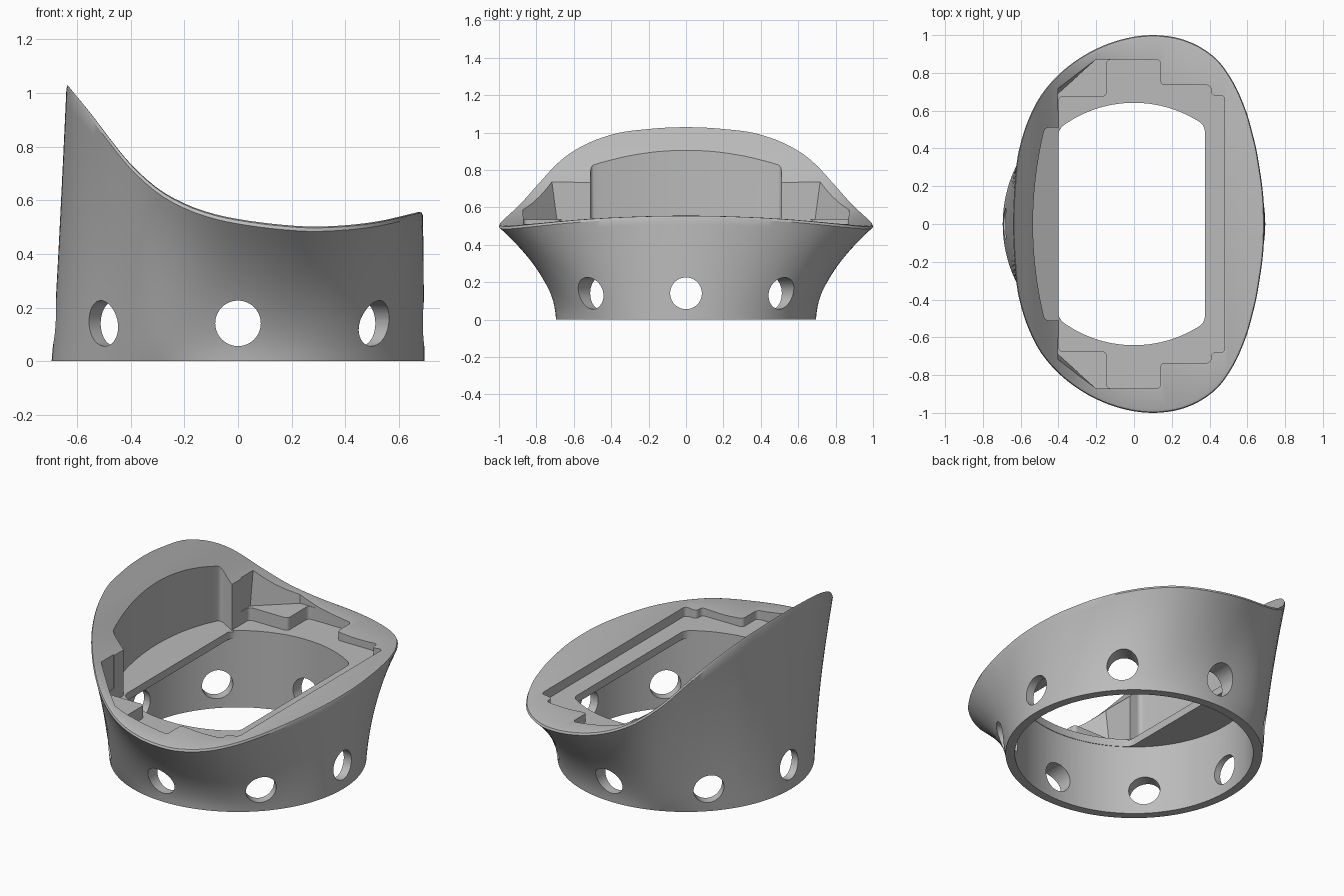
import bpy, bmesh, math
from mathutils import Vector

old = bpy.data.objects.get("Cube")
if old:
    bpy.data.objects.remove(old, do_unlink=True)

grey = bpy.data.materials.new("matte_grey")
grey.use_nodes = True
colour = (0.5, 0.5, 0.5, 1)
grey.diffuse_color = colour
grey.node_tree.nodes["Principled BSDF"].inputs["Base Color"].default_value = colour


def smooth_curve(pts):
    """Cubic interpolation through points sorted by their first value."""
    n = len(pts)

    def slope(i):
        a, b = pts[max(i - 1, 0)], pts[min(i + 1, n - 1)]
        return (b[1] - a[1]) / (b[0] - a[0])

    def value(x):
        i = 0
        while i < n - 2 and x > pts[i + 1][0]:
            i += 1
        (x0, y0), (x1, y1) = pts[i], pts[i + 1]
        h = x1 - x0
        t = (x - x0) / h
        return (y0 * (2*t**3 - 3*t**2 + 1) + h * slope(i) * (t**3 - 2*t**2 + t)
                + y1 * (3*t**2 - 2*t**3) + h * slope(i + 1) * (t**3 - t**2))
    return value


# Height of the saddle-shaped top, along x
top_height = smooth_curve([(-0.635, 1.028), (-0.55, 0.925), (-0.47, 0.82), (-0.4, 0.735),
                           (-0.3, 0.645), (-0.2, 0.588), (-0.1, 0.552), (0, 0.53),
                           (0.15, 0.51), (0.3, 0.502), (0.5, 0.518), (0.69, 0.56)])

# Half outline of the rim, turned into radius by angle
rim = [(0.69, 0), (0.672, 0.25), (0.635, 0.45), (0.585, 0.62), (0.52, 0.76), (0.43, 0.88),
       (0.28, 0.97), (0.1, 1.0), (-0.1, 0.967), (-0.3, 0.87), (-0.41, 0.78), (-0.5, 0.67),
       (-0.56, 0.55), (-0.607, 0.4), (-0.632, 0.2), (-0.64, 0)]
polar = [(math.atan2(y, x), math.hypot(x, y)) for x, y in rim]
first, last = polar[1], polar[-2]
rim_radius = smooth_curve([(-first[0], first[1])] + polar
                          + [(2 * math.pi - last[0], last[1])])

BASE, BORE, N, ROWS = 0.695, 0.645, 144, 16


def ease(a, b, x):
    u = min(max((x - a) / (b - a), 0), 1)
    return u * u * (3 - 2 * u)


def flare(c):
    """Wall curve: straight at the tall side, hollow at front and back."""
    return 0.85 + 0.9 * ease(-0.5, 0.05, c) * (1 - 0.6 * ease(0.2, 0.8, c))


def make_object(name, bm):
    bmesh.ops.recalc_face_normals(bm, faces=bm.faces)
    mesh = bpy.data.meshes.new(name)
    bm.to_mesh(mesh)
    bm.free()
    ob = bpy.data.objects.new(name, mesh)
    bpy.context.collection.objects.link(ob)
    return ob


def body_rings():
    """Rings from the round base to the oval rim, ending with a rounded lip."""
    rings = [[] for _ in range(ROWS + 3)]
    for i in range(N):
        a = 2 * math.pi * i / N
        r = rim_radius(min(a, 2 * math.pi - a))
        c, s = math.cos(a), math.sin(a)
        z = top_height(r * c)
        for k in range(ROWS + 1):
            t = k / ROWS
            q = BASE + (r - BASE) * t ** flare(c)
            rings[k].append((q * c, q * s, t * (z - 0.018)))
        q = r - 0.005
        rings[-2].append((q * c, q * s, z - 0.005))
        q = r - 0.018
        rings[-1].append((q * c, q * s, top_height(q * c)))
    return rings


# Flared body
bm = bmesh.new()
rings = [[bm.verts.new(p) for p in ring] for ring in body_rings()]
for low, high in zip(rings, rings[1:]):
    for i in range(N):
        j = (i + 1) % N
        bm.faces.new((low[i], low[j], high[j], high[i]))
bm.faces.new(rings[0])
cap = rings[-1]
for i in range(N // 2):
    quad = [cap[i], cap[i + 1], cap[N - i - 1], cap[(N - i) % N]]
    bm.faces.new(list(dict.fromkeys(quad)))
body = make_object("flared_body", bm)


def prism(name, pts, z0, z1, radius=0.0):
    """Upright prism whose sharp corners are rounded."""
    bm = bmesh.new()
    face = bm.faces.new([bm.verts.new((x, y, z0)) for x, y in pts])
    grown = bmesh.ops.extrude_face_region(bm, geom=[face])
    for v in grown["geom"]:
        if isinstance(v, bmesh.types.BMVert):
            v.co.z = z1
    bmesh.ops.recalc_face_normals(bm, faces=bm.faces)
    if radius:
        corners = [e for e in bm.edges
                   if abs(e.verts[0].co.z - e.verts[1].co.z) > 0.01
                   and e.calc_face_angle(0) > math.radians(30)]
        bmesh.ops.bevel(bm, geom=corners, offset=radius, segments=5,
                        profile=0.5, affect='EDGES')
    return make_object(name, bm)


def mirrored(half):
    return half + [(x, -y) for x, y in reversed(half)]


def circle(r, n):
    return [(r * math.cos(2 * math.pi * i / n), r * math.sin(2 * math.pi * i / n))
            for i in range(n)]


def cut(tool):
    tool.hide_render = True
    mod = body.modifiers.new("cut", 'BOOLEAN')
    mod.operation = 'DIFFERENCE'
    mod.solver = 'EXACT'
    mod.object = tool
    bpy.context.view_layer.objects.active = body
    bpy.ops.object.modifier_apply(modifier=mod.name)
    bpy.data.objects.remove(tool, do_unlink=True)


FLOOR, CEILING, HIGH = 0.46, 0.415, 1.3

# Round bore below the floor
cut(prism("bore", circle(BORE, 96), -0.1, CEILING))

# Stepped main pocket
cut(prism("pocket", mirrored([
    (0.48, 0.68), (0.408, 0.68), (0.408, 0.735), (0.14, 0.735), (0.14, 0.87),
    (-0.145, 0.87), (-0.145, 0.675), (-0.398, 0.675)]), FLOOR, HIGH, 0.022))

# Raised corner shelves, their slanted wall leaning outwards
for side in (1, -1):
    outline = [(-0.1, 0.872), (-0.2, 0.872), (-0.402, 0.72), (-0.402, 0.6), (-0.1, 0.6)]
    shelf = prism("shelf", [(x, side * y) for x, y in outline], 0.535, 0.76)
    for v in shelf.data.vertices:
        if v.co.z < 0.6 and 0.7 < side * v.co.y < 0.8:
            v.co.y -= side * 0.03
    cut(shelf)

# Bowed recess in the tall wall, with a sloping ledge
bow = [(-0.472 - 0.063 * (1 - (i / 10) ** 2), -0.051 * i) for i in range(-10, 11)]
recess = prism("recess", [(-0.37, 0.51)] + bow + [(-0.37, -0.51)], 0, HIGH, 0.02)
for v in recess.data.vertices:
    if v.co.z < 0.1:
        v.co.z = FLOOR + 0.55 * (-0.4 - v.co.x)
cut(recess)

# Opening through the floor
R, LEFT, RIGHT = BORE - 0.003, -0.4, 0.375
a0, a1 = math.acos(RIGHT / R), math.acos(LEFT / R)
arc = [(R * math.cos(a0 + (a1 - a0) * i / 16), R * math.sin(a0 + (a1 - a0) * i / 16))
       for i in range(17)]
cut(prism("opening", mirrored(arc), 0.35, 0.6, 0.03))

# Eight round side holes, cut as four through-drills
for k in range(4):
    drill = prism("drill", circle(0.085, 40), -1, 1)
    drill.data.transform(Vector((0, 0, 1)).rotation_difference(
        Vector((math.cos(k * math.pi / 4), math.sin(k * math.pi / 4), 0))).to_matrix().to_4x4())
    for v in drill.data.vertices:
        v.co.z += 0.141
    cut(drill)

# Finish
body.data.materials.clear()
body.data.materials.append(grey)
for p in body.data.polygons:
    p.material_index = 0
bpy.ops.object.select_all(action='DESELECT')
body.select_set(True)
bpy.context.view_layer.objects.active = body
bpy.ops.object.shade_smooth_by_angle(angle=math.radians(30))
